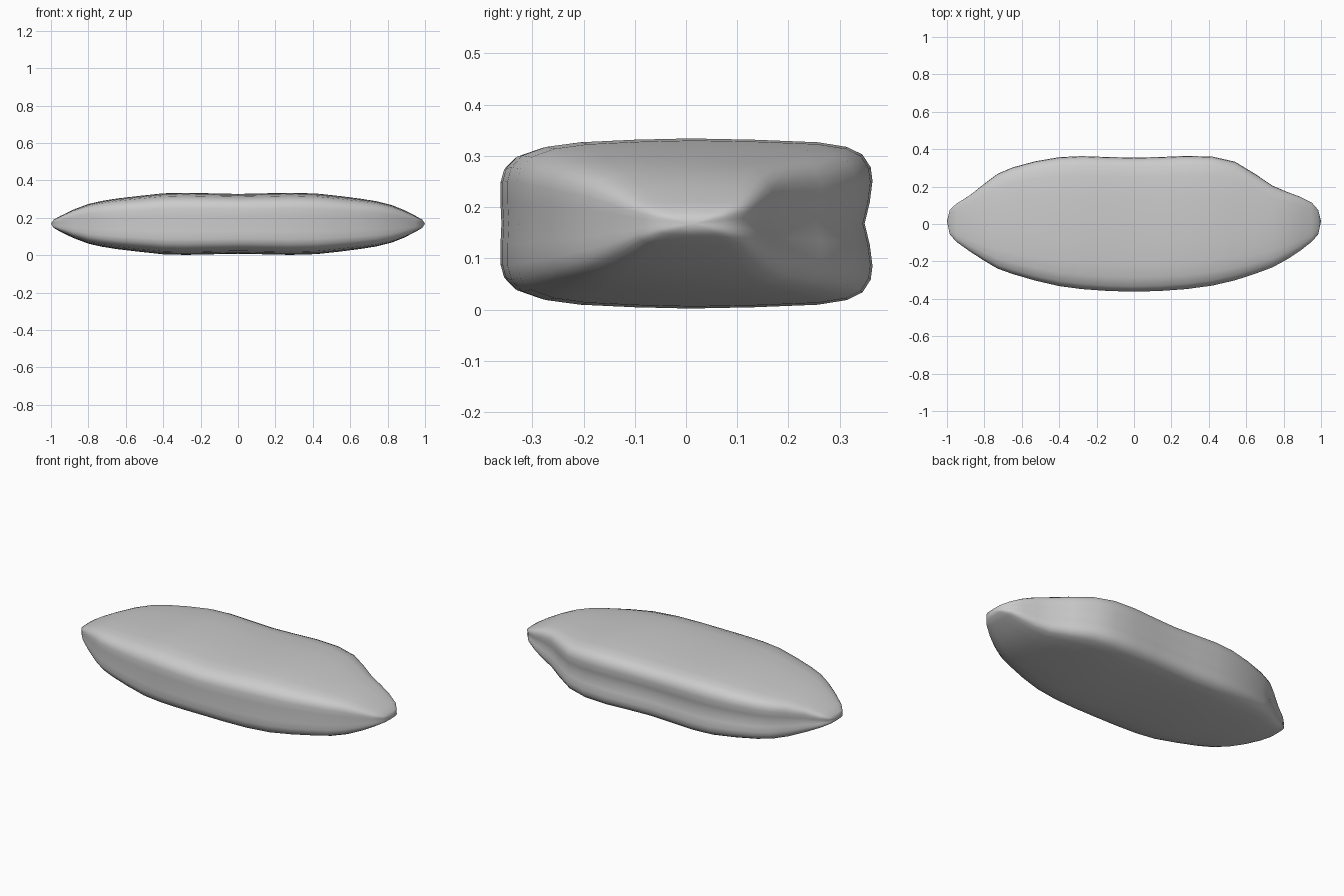
import bpy, bmesh

# Stations along the length: x, front y, back y, half height
stations = [
    (-0.985, -0.055, 0.075, 0.022), (-0.95, -0.095, 0.108, 0.042),
    (-0.88, -0.145, 0.152, 0.076), (-0.8, -0.197, 0.215, 0.106),
    (-0.73, -0.238, 0.268, 0.122), (-0.65, -0.267, 0.302, 0.135),
    (-0.53, -0.302, 0.335, 0.149), (-0.4, -0.332, 0.357, 0.163),
    (-0.28, -0.348, 0.363, 0.166), (-0.14, -0.358, 0.358, 0.163),
    (0, -0.362, 0.355, 0.160), (0.14, -0.358, 0.358, 0.163),
    (0.28, -0.348, 0.364, 0.166), (0.42, -0.329, 0.36, 0.162),
    (0.54, -0.301, 0.333, 0.149), (0.65, -0.265, 0.266, 0.135),
    (0.74, -0.232, 0.205, 0.121), (0.82, -0.188, 0.171, 0.101),
    (0.89, -0.142, 0.145, 0.073), (0.95, -0.095, 0.115, 0.042),
    (0.985, -0.055, 0.075, 0.022),
]
# Upper half of the normalised cross-section, front to back (groove at the back)
upper = [(-0.995, 0), (-1, 0.25), (-1, 0.5), (-0.98, 0.66), (-0.92, 0.8),
         (-0.79, 0.9), (-0.6, 0.955), (-0.3, 0.985), (0, 1), (0.35, 0.985),
         (0.7, 0.955), (0.86, 0.9), (0.945, 0.81), (0.99, 0.66), (1, 0.5),
         (0.985, 0.25), (0.957, 0)]
section = upper + [(u, -w) for u, w in upper[-2:0:-1]]
MID_Z = 0.168

bm = bmesh.new()
rings = []
for x, front, back, h in stations:
    c, r = (front + back) / 2, (back - front) / 2
    rings.append([bm.verts.new((x, c + u * r, MID_Z + w * h)) for u, w in section])

# Skin between stations
n = len(section)
for a, b in zip(rings, rings[1:]):
    for i in range(n):
        j = (i + 1) % n
        bm.faces.new((a[i], a[j], b[j], b[i]))

# Rounded tips
for ring, x in ((rings[0], -1.0), (rings[-1], 1.0)):
    tip = bm.verts.new((x, 0.015, MID_Z))
    for i in range(n):
        bm.faces.new((ring[i], ring[(i + 1) % n], tip))

bmesh.ops.recalc_face_normals(bm, faces=bm.faces)
for f in bm.faces:
    f.smooth = True
mesh = bpy.data.meshes.new("cushion_body")
bm.to_mesh(mesh)
bm.free()
body = bpy.data.objects.new("cushion_body", mesh)
bpy.context.collection.objects.link(body)
